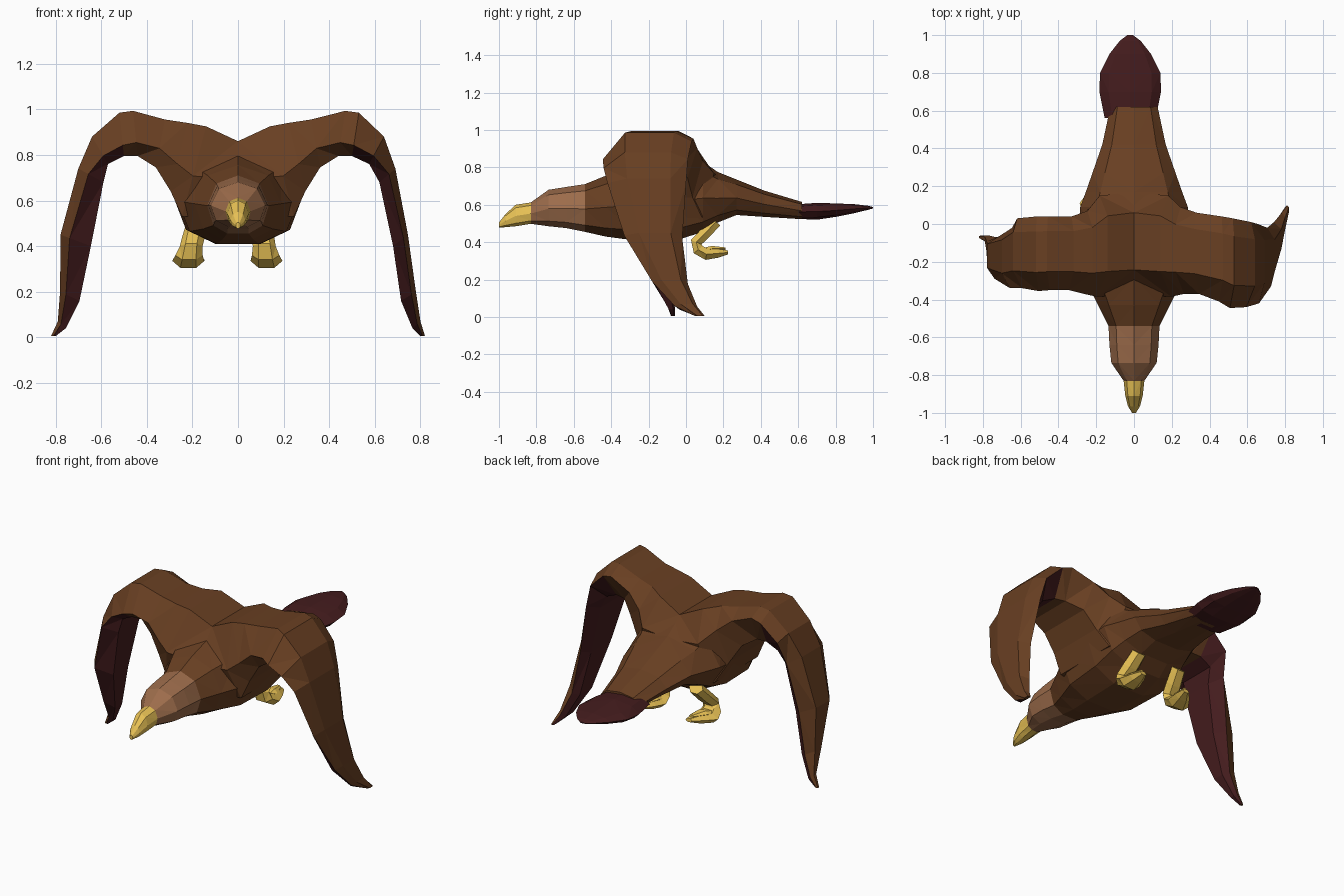
import bpy, bmesh
from mathutils import Vector


def material(name, rgb):
    m = bpy.data.materials.new(name)
    m.diffuse_color = (*rgb, 1)
    return m


BROWN = material("brown feathers", (0.14, 0.05, 0.016))
TAN = material("tan head", (0.335, 0.15, 0.07))
GOLD = material("gold beak and feet", (0.8, 0.53, 0.09))
MAROON = material("dark maroon feathers", (0.06, 0.012, 0.013))
PLUMAGE = [BROWN, TAN, GOLD, MAROON]


def loft(name, rings, mats, rule=lambda i, j: 0):
    """Skin closed rings of equal length; rule(ring, side) gives the material."""
    bm = bmesh.new()
    vs = [[bm.verts.new(p) for p in r] for r in rings]
    n = len(rings[0])
    for i in range(len(vs) - 1):
        for j in range(n):
            k = (j + 1) % n
            f = bm.faces.new((vs[i][j], vs[i][k], vs[i + 1][k], vs[i + 1][j]))
            f.material_index = rule(i, j)
    for i, r in ((0, vs[0]), (len(vs) - 2, vs[-1])):
        bm.faces.new(r).material_index = rule(i, 0)
    # triangulate so that bent quads stay flat-faced and join cleanly
    bmesh.ops.triangulate(bm, faces=bm.faces)
    bmesh.ops.recalc_face_normals(bm, faces=bm.faces)
    me = bpy.data.meshes.new(name)
    bm.to_mesh(me)
    bm.free()
    for m in mats:
        me.materials.append(m)
    ob = bpy.data.objects.new(name, me)
    bpy.context.collection.objects.link(ob)
    return ob


# Body cross-section: half outline in unit width and height, mirrored
HALF = [(0.7, 0.86), (1, 0.48), (0.8, 0.14), (0.35, 0)]
PROFILE = [(0, 1)] + HALF + [(-x, z) for x, z in reversed(HALF)]


def body_rings(stations, cx=0):
    return [[(cx + x * w, y, lo + z * (hi - lo)) for x, z in PROFILE]
            for y, w, lo, hi in stations]


# Beak, head and body in one skin; stations: y, half width, bottom, top
body = loft("body", body_rings([
    (-1.0, 0.01, 0.478, 0.505), (-0.965, 0.032, 0.48, 0.55),
    (-0.91, 0.046, 0.485, 0.60), (-0.83, 0.055, 0.498, 0.612),
    (-0.735, 0.12, 0.485, 0.68), (-0.64, 0.13, 0.475, 0.695),
    (-0.54, 0.135, 0.455, 0.71), (-0.43, 0.19, 0.43, 0.755),
    (-0.28, 0.265, 0.41, 0.80), (-0.05, 0.285, 0.41, 0.85),
    (0.09, 0.285, 0.455, 0.83), (0.17, 0.255, 0.505, 0.775),
    (0.27, 0.22, 0.545, 0.735), (0.42, 0.168, 0.535, 0.675),
    (0.62, 0.125, 0.523, 0.615)]), PLUMAGE,
    lambda i, j: 2 if i < 3 else 1 if i < 6 else 0)
tail = loft("tail", body_rings([
    (0.56, 0.135, 0.526, 0.60), (0.70, 0.163, 0.52, 0.61),
    (0.80, 0.16, 0.535, 0.607), (0.90, 0.11, 0.555, 0.603),
    (0.97, 0.055, 0.572, 0.595), (1.0, 0.015, 0.58, 0.588)], -0.02),
    PLUMAGE, lambda i, j: 3)

# Wing stations: outer x, outer z, inner x, inner z, front y, back y,
# then how near the front and back edges lie to the outer skin
WING = [
    (0.00, 0.86, 0.00, 0.52, -0.38, 0.17, 0.5, 0.7),
    (0.14, 0.925, 0.245, 0.53, -0.385, 0.15, 0.45, 0.6),
    (0.22, 0.94, 0.295, 0.64, -0.37, 0.09, 0.4, 0.65),
    (0.32, 0.955, 0.36, 0.745, -0.37, 0.06, 0.4, 0.75),
    (0.47, 0.993, 0.44, 0.795, -0.41, 0.04, 0.3, 0.8),
    (0.53, 0.985, 0.50, 0.795, -0.445, 0.03, 0.25, 0.75),
    (0.64, 0.88, 0.575, 0.76, -0.44, 0.01, 0.3, 0.7),
    (0.69, 0.74, 0.62, 0.68, -0.42, 0.00, 0.6, 0.5),
    (0.745, 0.45, 0.68, 0.40, -0.33, -0.02, 0.7, 0.4),
    (0.78, 0.20, 0.715, 0.16, -0.18, 0.01, 0.7, 0.4),
    (0.80, 0.07, 0.765, 0.04, -0.06, 0.06, 0.6, 0.5),
    (0.82, 0.005, 0.80, 0.005, 0.05, 0.10, 0.5, 0.5)]


def wing(side, front, back, outer, inner):
    """Rings of one wing; the lists shift the front, back, outer x and inner x."""
    rings = []
    for i, (w, a, b, c, d) in enumerate(zip(WING, front, back, outer, inner)):
        ox, oz, ix, iz, yf, yb, ef, eb = w
        yf, yb, ox, ix = yf + a, yb + b, ox + c, ix + d
        t0, t1 = (0.12, 0.88) if i < 4 else (0.2, 0.8)   # boxier near the body

        def pt(skin, t):
            return (side * (ix + (ox - ix) * skin), yf + (yb - yf) * t,
                    iz + (oz - iz) * skin)
        rings.append([pt(ef, 0), pt(1, 0.25), pt(1, 0.8),
                      pt(eb, 1), pt(0, t1), pt(0, t0)])
    return rings


zero = [0] * 12
right = wing(1, zero, zero, zero, zero)
left = wing(-1,
            [0, 0, 0, 0.02, 0.06, 0.09, 0.10, 0.08, 0.04, 0.0, -0.04, -0.13],
            [0, 0, -0.02, -0.02, 0, 0.01, 0.02, -0.02, -0.04, -0.08, -0.12, -0.16],
            [0, 0, 0, 0, -0.01, -0.01, 0, 0.01, 0.033, 0.0, -0.01, 0],
            [0, 0, 0, 0, 0, 0, -0.005, -0.03, -0.035, -0.02, -0.01, 0])
# Both wings in one span; the inner skin of the outer part is maroon
wings = loft("wings", left[:0:-1] + right, PLUMAGE,
             lambda i, j: 3 if j >= 3 and not 6 <= i <= 15 else 0)

# Fuse wings and tail with the body
for part in (wings, tail):
    mod = body.modifiers.new("fuse", "BOOLEAN")
    mod.operation, mod.solver, mod.object = "UNION", "EXACT", part
    bpy.context.view_layer.objects.active = body
    bpy.ops.object.modifier_apply(modifier=mod.name)
    bpy.data.objects.remove(part)

# Legs: curled tubes; path of y, z, half width, half thickness
LEG = [(0.16, 0.51, 0.045, 0.035), (0.10, 0.445, 0.05, 0.035),
       (0.055, 0.40, 0.05, 0.035), (0.065, 0.36, 0.06, 0.035),
       (0.11, 0.335, 0.07, 0.035), (0.17, 0.34, 0.05, 0.027),
       (0.225, 0.345, 0.022, 0.012)]
HEX = [(1, 0), (0.5, 0.87), (-0.5, 0.87), (-1, 0), (-0.5, -0.87), (0.5, -0.87)]


def leg(name, cx, lean, toe_in):
    rings = []
    for i, (y, z, w, t) in enumerate(LEG):
        a, b = LEG[max(i - 1, 0)], LEG[min(i + 1, len(LEG) - 1)]
        d = Vector((b[0] - a[0], b[1] - a[1])).normalized()
        x = cx + lean * (0.5 - z) + (toe_in * (y - 0.1) if i > 3 else 0)
        rings.append([(x + u * w, y - d.y * v * t, z + d.x * v * t) for u, v in HEX])
    loft(name, rings, [GOLD])


leg("right_leg", 0.10, 0.15, 0)
leg("left_leg", -0.18, -0.25, 0.35)

# Talons: short wedges lying above each foot
for name, cx, toe_in in (("right_talon", 0.12, 0), ("left_talon", -0.22, 0.35)):
    loft(name, [[(cx + toe_in * (y - 0.1) + u * w, y, z + v * t) for u, v in HEX]
                for y, z, w, t in ((0.08, 0.35, 0.045, 0.02), (0.14, 0.365, 0.04, 0.017),
                                   (0.21, 0.365, 0.015, 0.008))], [GOLD])
